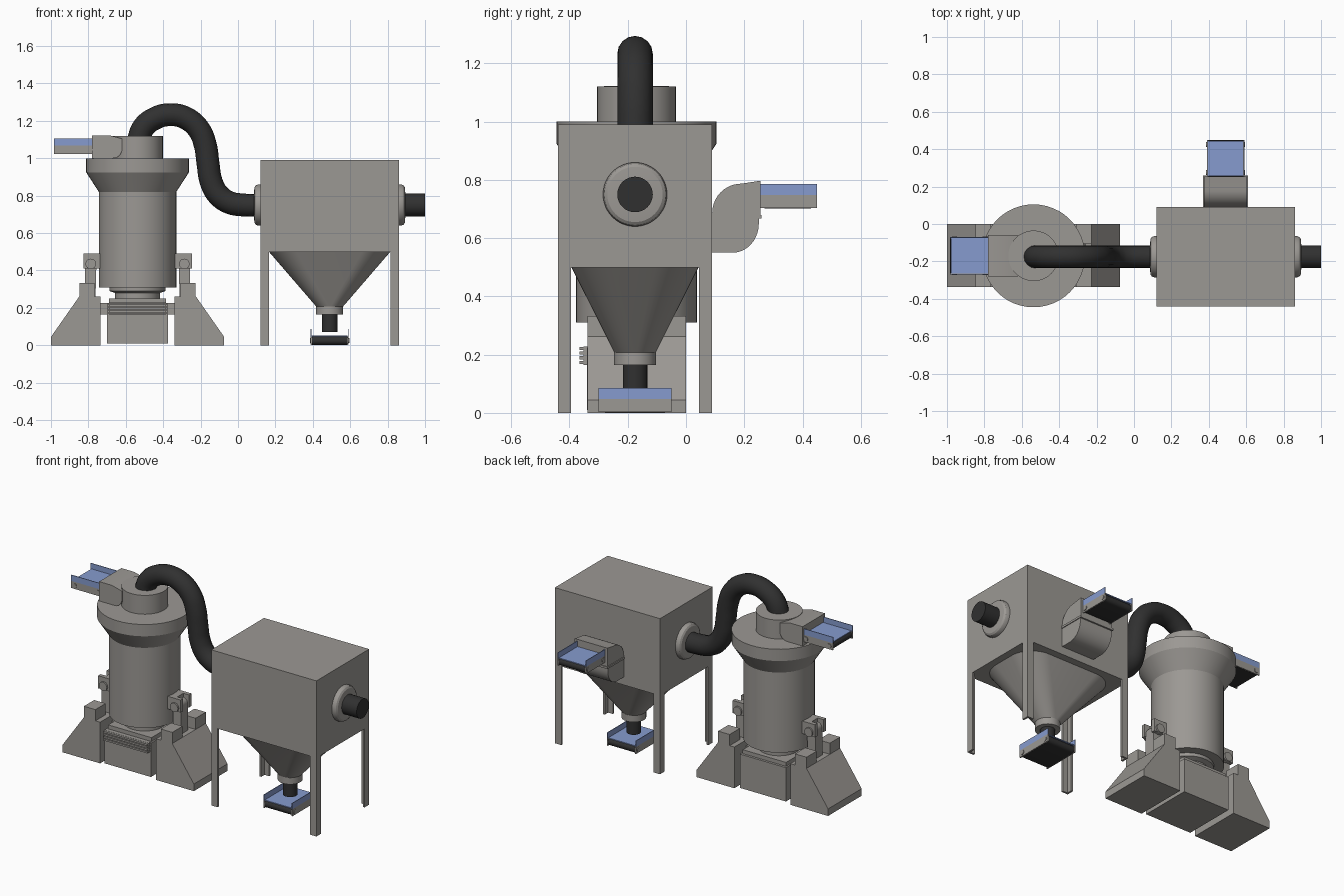
import bpy, bmesh, math
from mathutils import Vector, Matrix

if "Cube" in bpy.data.objects:
    bpy.data.objects.remove(bpy.data.objects["Cube"])


def material(name, rgb):
    m = bpy.data.materials.new(name)
    m.diffuse_color = (*rgb, 1)
    m.use_nodes = True
    m.node_tree.nodes["Principled BSDF"].inputs["Base Color"].default_value = m.diffuse_color
    return m


GREY = material("warm grey metal", (0.33, 0.315, 0.295))
DARK = material("black rubber", (0.03, 0.03, 0.03))
BLUE = material("pale blue belt", (0.24, 0.33, 0.62))
CX, CY = -0.537, -0.17      # tower axis
HX, HY = 0.49, -0.175       # hopper axis


def finish(name, bm, mat, smooth=False):
    bmesh.ops.recalc_face_normals(bm, faces=bm.faces)
    me = bpy.data.meshes.new(name)
    bm.to_mesh(me)
    bm.free()
    ob = bpy.data.objects.new(name, me)
    bpy.context.collection.objects.link(ob)
    me.materials.append(mat)
    if smooth:
        bpy.ops.object.select_all(action='DESELECT')
        ob.select_set(True)
        bpy.context.view_layer.objects.active = ob
        bpy.ops.object.shade_smooth_by_angle(angle=math.radians(30))
    return ob


def box(name, x, y, z, mat=GREY, m=None):
    bm = bmesh.new()
    bmesh.ops.create_cube(bm, size=1)
    for v in bm.verts:
        v.co = [a + (c + 0.5) * (b - a) for c, (a, b) in zip(v.co, (x, y, z))]
    if m:
        bm.transform(m)
    return finish(name, bm, mat)


def lathe(name, profile, m, mat=GREY, n=48):
    """Closed solid from (radius, height) pairs, turned about local z."""
    bm = bmesh.new()
    rings = [[bm.verts.new((r * math.cos(2 * math.pi * i / n), r * math.sin(2 * math.pi * i / n), z))
              for i in range(n)] for r, z in profile]
    skin(bm, rings)
    bm.transform(m)
    return finish(name, bm, mat, True)


def skin(bm, rings):
    for a, b in zip(rings, rings[1:]):
        for i in range(len(a)):
            j = (i + 1) % len(a)
            bm.faces.new((a[i], a[j], b[j], b[i]))
    bm.faces.new(rings[0])
    bm.faces.new(rings[-1])


def prism(name, pts, w0, w1, m=None, mat=GREY, smooth=False):
    """Extrude an x-z outline from y=w0 to y=w1."""
    bm = bmesh.new()
    skin(bm, [[bm.verts.new((x, w, z)) for x, z in pts] for w in (w0, w1)])
    if m:
        bm.transform(m)
    return finish(name, bm, mat, smooth)


def arc(cx, cz, rx, rz, a0, a1, n=10):
    return [(cx + rx * math.cos(math.radians(a0 + (a1 - a0) * i / n)),
             cz + rz * math.sin(math.radians(a0 + (a1 - a0) * i / n))) for i in range(n + 1)]


def place(x, y, z, turn=0):
    return Matrix.Translation((x, y, z)) @ Matrix.Rotation(math.radians(turn), 4, 'Z')


ALONG_X = Matrix.Rotation(math.pi / 2, 4, 'Y')
ALONG_Y = Matrix.Rotation(-math.pi / 2, 4, 'X')

# Tower: turned body, cap
lathe("tower_body", [(0.12, 0.24), (0.12, 0.28), (0.15, 0.29), (0.15, 0.31), (0.207, 0.31), (0.207, 0.82),
                     (0.275, 0.925), (0.275, 1.0)], place(CX, CY, 0))
lathe("tower_cap", [(0.135, 0.99), (0.135, 1.12)], place(CX, CY, 0))

# Tower base with slatted outlet
box("tower_base", (-0.70, -0.375), (-0.34, -0.005), (0.01, 0.225))
box("base_collar", (-0.69, -0.385), (-0.32, -0.02), (0.225, 0.25))
box("outlet_back", (-0.69, -0.385), (-0.352, -0.33), (0.165, 0.228))
for i in range(4):
    z = 0.168 + i * 0.016
    box("outlet_slat", (-0.693, -0.382), (-0.366, -0.34), (z, z + 0.011))

# Side supports with clevis posts and tilt arms
for s in (-1, 1):
    def X(d):
        return CX + s * d
    prism("support_wedge", [(X(0.197), 0), (X(0.463), 0), (X(0.463), 0.045), (X(0.311), 0.262), (X(0.197), 0.262)],
          -0.338, 0)
    for y0, y1 in ((-0.338, -0.235), (-0.103, 0)):
        box("support_post", sorted((X(0.23), X(0.311))), (y0, y1), (0.25, 0.333))
    box("support_link", sorted((X(0.15), X(0.21))), (-0.22, -0.12), (0.165, 0.225))
    box("arm_mount", sorted((X(0.19), X(0.25))), (-0.215, -0.125), (0.41, 0.49))
    for y0, y1 in ((-0.225, -0.2), (-0.14, -0.115)):
        box("arm_lug", sorted((X(0.2), X(0.29))), (y0, y1), (0.41, 0.49))
    prism("tilt_arm", [(X(0.225), 0.25), (X(0.28), 0.25)]
          + [(X(x), z) for x, z in arc(0.25, 0.435, 0.03, 0.03, 0, 180)], -0.205, -0.135, smooth=True)
    lathe("arm_pin", [(0.028, -0.065), (0.028, 0.065)], place(X(0.25), CY, 0.435) @ ALONG_Y, n=24)

# Hose from tower cap to separator box
path = [(-0.535, 1.09), (-0.505, 1.165), (-0.44, 1.215), (-0.36, 1.233), (-0.28, 1.215), (-0.21, 1.155),
        (-0.175, 1.07), (-0.16, 0.97), (-0.145, 0.88), (-0.11, 0.81), (-0.05, 0.765), (0.03, 0.75), (0.13, 0.75)]
cu = bpy.data.curves.new("hose", 'CURVE')
cu.dimensions = '3D'
cu.bevel_depth = 0.061
cu.bevel_resolution = 6
cu.resolution_u = 6
cu.use_fill_caps = True
sp = cu.splines.new('BEZIER')
sp.bezier_points.add(len(path) - 1)
for p, (x, z) in zip(sp.bezier_points, path):
    p.co = (x, HY, z)
    p.handle_left_type = p.handle_right_type = 'AUTO'
cu.materials.append(DARK)
bpy.context.collection.objects.link(bpy.data.objects.new("hose", cu))

# Separator box, angle-iron legs, hose collars, outlet pipe
box("separator_box", (0.12, 0.86), (-0.44, 0.09), (0.5, 0.99))
for x, sx in ((0.12, 1), (0.86, -1)):
    for y, sy in ((-0.44, 1), (0.09, -1)):
        box("leg_flange", sorted((x, x + sx * 0.045)), sorted((y, y + sy * 0.012)), (0, 0.5))
        box("leg_web", sorted((x, x + sx * 0.012)), sorted((y, y + sy * 0.045)), (0, 0.5))
for x, turn in ((0.125, 180), (0.855, 0)):
    lathe("hose_collar", [(0.11, 0), (0.11, 0.018), (0.105, 0.03), (0.095, 0.037), (0.06, 0.04)],
          place(x, HY, 0.75, turn) @ ALONG_X)
lathe("outlet_pipe", [(0.061, 0), (0.061, 0.15)], place(0.85, HY, 0.75) @ ALONG_X, DARK, 32)

# Hopper: rounded rectangle blending to a round neck
bm = bmesh.new()
hx, hy, rad, q = 0.327, 0.22, 0.15, 12
top, low = [], []
for k in range(4):
    sx, sy = ((1, 1), (-1, 1), (-1, -1), (1, -1))[k]
    for i in range(q):
        a = math.radians(90 * k + 90 * i / (q - 1))
        b = math.radians(90 * k + 90 * (i + 0.5) / q)
        top.append(bm.verts.new((HX + sx * (hx - rad) + rad * math.cos(a),
                                 HY + sy * (hy - rad) + rad * math.sin(a), 0.503)))
        low.append(bm.verts.new((HX + 0.07 * math.cos(b), HY + 0.07 * math.sin(b), 0.205)))
skin(bm, [top, low])
finish("hopper", bm, GREY, True)
lathe("hopper_neck", [(0.072, 0.165), (0.072, 0.207)], place(HX, HY, 0))
lathe("discharge_tube", [(0.042, 0.07), (0.042, 0.17)], place(HX, HY, 0), DARK, 32)


def conveyor(m, length, half):
    """Belt running along local x from 0, open at both ends."""
    belt = arc(length - 0.023, 0.025, 0.023, 0.023, 90, -90, 8) + arc(0.023, 0.025, 0.023, 0.023, 270, 90, 8)
    prism("conveyor_belt", belt, -half + 0.006, half - 0.006, m, DARK, True)
    box("belt_top", (0.006, length - 0.006), (-half + 0.006, half - 0.006), (0.047, 0.052), BLUE, m)
    for s in (-1, 1):
        box("side_rail", (0, length), sorted((s * half, s * (half - 0.007))), (0.003, 0.048), GREY, m)
        box("side_guard", (0, length), sorted((s * half, s * (half - 0.004))), (0.048, 0.086), BLUE, m)
        for x in (0.025, length - 0.025):
            lathe("roller_bolt", [(0.014, -0.004), (0.014, 0.004)],
                  m @ Matrix.Translation((x, s * half, 0.025)) @ ALONG_Y, GREY, 16)


conveyor(place(HX, -0.3, 0, 90), 0.25, 0.102)
conveyor(place(HX, 0.25, 0.70, 90), 0.2, 0.1)
conveyor(place(-0.77, HY + 0.005, 1.02, 180), 0.215, 0.1)

# Box feed chute: curved hood, split band, curved lower elbow
M = place(HX, 0, 0, 90)
prism("feed_hood", [(0.09, 0.677), (0.255, 0.677), (0.255, 0.797)] + arc(0.19, 0.687, 0.1, 0.1, 90, 180),
      -0.115, 0.115, M, smooth=True)
prism("feed_elbow", [(0.09, 0.55)] + arc(0.16, 0.65, 0.09, 0.1, -90, 0) + [(0.25, 0.67), (0.09, 0.67)],
      -0.115, 0.115, M, smooth=True)
box("feed_band", (0.09, 0.26), (-0.12, 0.12), (0.667, 0.68), GREY, M)

# Tower feed chute beside the cap
prism("tower_chute", [(-0.78, 1.0), (-0.67, 1.0)] + arc(-0.67, 1.05, 0.05, 0.05, -90, 0, 8)
      + [(-0.62, 1.105), (-0.69, 1.123), (-0.78, 1.123)], CY - 0.112, CY + 0.112, smooth=True)
